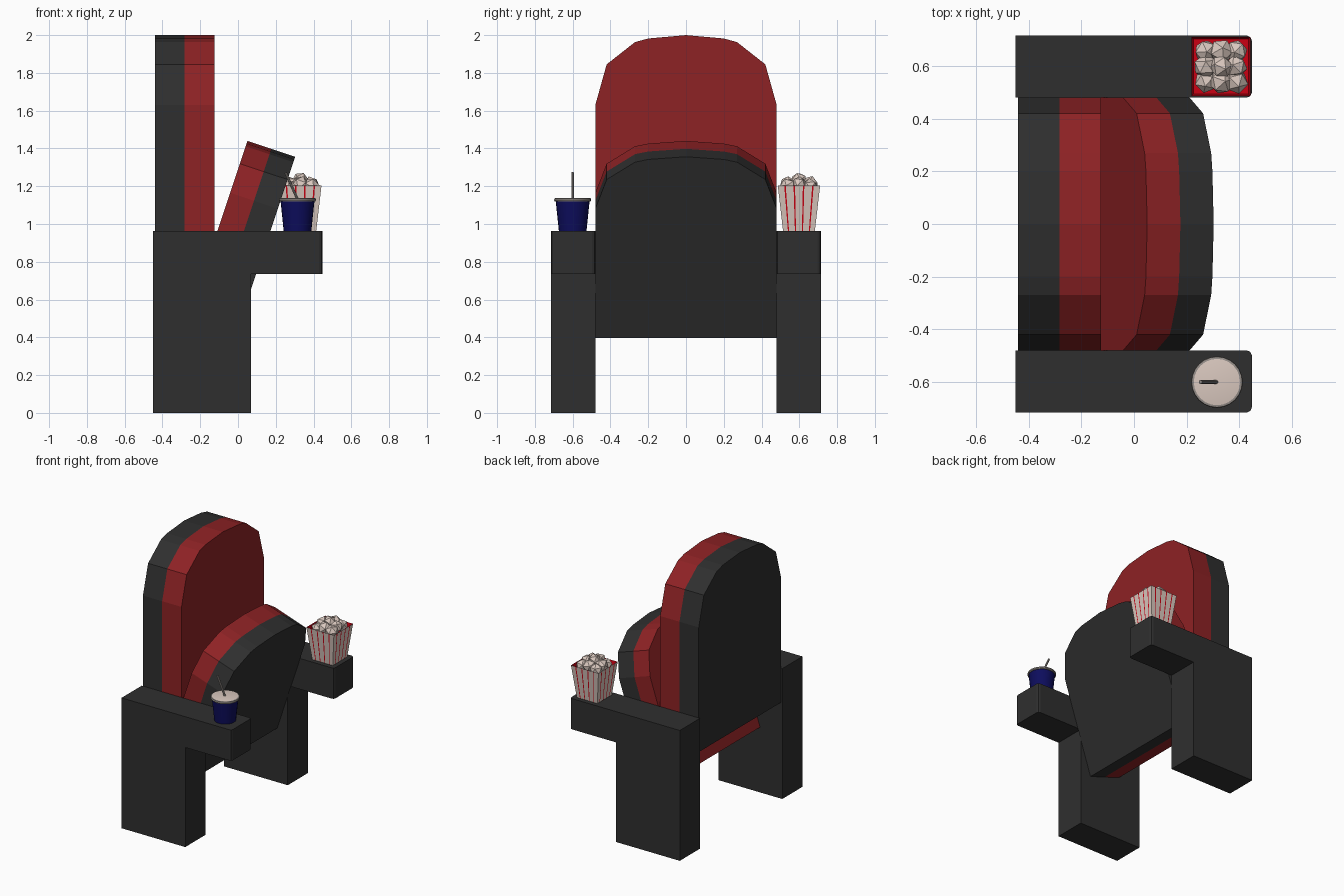
import bpy, bmesh, math, random
from mathutils import Vector, Matrix

if "Cube" in bpy.data.objects:
    bpy.data.objects.remove(bpy.data.objects["Cube"])

random.seed(4)

def material(name, rgb):
    m = bpy.data.materials.new(name)
    m.diffuse_color = (*rgb, 1)
    m.use_nodes = True
    m.node_tree.nodes["Principled BSDF"].inputs["Base Color"].default_value = m.diffuse_color
    return m

DARK = material("charcoal", (0.028, 0.028, 0.028))
RED = material("red upholstery", (0.27, 0.016, 0.018))
BLUE = material("navy cup", (0.004, 0.004, 0.11))
CREAM = material("cream", (0.70, 0.58, 0.52))
GREY = material("warm grey", (0.30, 0.27, 0.25))
BRIGHT = material("bright red", (0.60, 0.0, 0.006))

def make(name, bm, mats):
    bmesh.ops.recalc_face_normals(bm, faces=bm.faces)
    me = bpy.data.meshes.new(name)
    bm.to_mesh(me)
    bm.free()
    for m in mats:
        me.materials.append(m)
    ob = bpy.data.objects.new(name, me)
    bpy.context.collection.objects.link(ob)
    return ob

def layered(name, rings, mats, layer_mats):
    """Skin a stack of equal point rings and cap both ends."""
    bm = bmesh.new()
    vs = [[bm.verts.new(p) for p in r] for r in rings]
    n = len(vs[0])
    for k in range(len(vs) - 1):
        for i in range(n):
            j = (i + 1) % n
            f = bm.faces.new((vs[k][i], vs[k][j], vs[k + 1][j], vs[k + 1][i]))
            f.material_index = layer_mats[k]
    bm.faces.new(vs[0]).material_index = layer_mats[0]
    bm.faces.new(vs[-1]).material_index = layer_mats[-1]
    return make(name, bm, mats)

def arched(top, bottom, drops):
    """Round-topped panel outline in (y, z)."""
    half = list(zip((0.2, 0.27, 0.42, 0.48), drops))
    right = [(y, top - d) for y, d in half] + [(0.48, bottom)]
    left = [(-y, z) for y, z in reversed(right)]
    return left + [(0, top)] + right

# backrest: dark shell with red cushion
out = arched(2.0, 0.71, (0.018, 0.037, 0.155, 0.37))
layered("backrest", [[(x, y, z) for y, z in out] for x in (-0.44, -0.283, -0.125)],
        [DARK, RED], [0, 1])

# folded seat: red cushion inside, dark underside facing forward
out = arched(0.0, -1.01, (0.015, 0.03, 0.127, 0.29))
seat = layered("folded_seat", [[(x, y, z) for y, z in out] for x in (0, 0.133, 0.266)],
               [RED, DARK], [0, 1])
seat.data.transform(Matrix.Translation((0.05, 0, 1.44)) @ Matrix.Rotation(math.radians(18.4), 4, 'Y'))

# armrests with legs, front corners softened
side = [(-0.45, 0), (0.07, 0), (0.07, 0.735), (0.447, 0.735), (0.447, 0.962), (-0.45, 0.962)]
for s, label in ((-1, "right"), (1, "left")):
    arm = layered(label + "_armrest", [[(x, s * y, z) for x, z in side] for y in (0.48, 0.715)], [DARK], [0])
    bm = bmesh.new()
    bm.from_mesh(arm.data)
    front = [e for e in bm.edges if all(v.co.x > 0.44 for v in e.verts)
             and abs(e.verts[0].co.z - e.verts[1].co.z) > 0.1]
    bmesh.ops.bevel(bm, geom=front, offset=0.018, segments=2, profile=0.5, affect='EDGES')
    bm.to_mesh(arm.data)
    bm.free()

# drink cup
CX, CY, Z0 = 0.315, -0.6, 0.962

def ring(r, z, n=24):
    return [(CX + r * math.cos(2 * math.pi * i / n), CY + r * math.sin(2 * math.pi * i / n), z)
            for i in range(n)]

def smooth(ob):
    bpy.ops.object.select_all(action='DESELECT')
    ob.select_set(True)
    bpy.context.view_layer.objects.active = ob
    bpy.ops.object.shade_smooth_by_angle()

smooth(layered("drink_cup", [ring(0.073, Z0), ring(0.09, 1.125)], [BLUE], [0]))
smooth(layered("cup_lid", [ring(0.095, 1.12), ring(0.098, 1.126), ring(0.096, 1.136), ring(0.088, 1.138)],
               [GREY, CREAM], [0, 0, 0, 1]))
bpy.data.objects["cup_lid"].data.polygons[-1].material_index = 1

# leaning straw
a, b = Vector((0.32, CY, 1.12)), Vector((0.252, CY, 1.272))
bm = bmesh.new()
bmesh.ops.create_cone(bm, cap_ends=True, segments=8, radius1=0.007, radius2=0.007, depth=(b - a).length,
                      matrix=Matrix.Translation((a + b) / 2) @ (b - a).to_track_quat('Z', 'Y').to_matrix().to_4x4())
smooth(make("straw", bm, [GREY]))

# popcorn box: flared sides cut into stripes, red inside
PX, PY = 0.33, 0.598
bm = bmesh.new()
cuts = [-1]
for c in (-0.66, -0.22, 0.22, 0.66):
    cuts += [c - 0.035, c + 0.035]
cuts.append(1)
for k in range(4):
    ca, sa = (1, 0, -1, 0)[k], (0, 1, 0, -1)[k]

    def at(t, h, z):
        return bm.verts.new((PX + ca * h - sa * t * h, PY + sa * h + ca * t * h, z))

    for i in range(len(cuts) - 1):
        t0, t1 = cuts[i], cuts[i + 1]
        f = bm.faces.new((at(t0, 0.084, Z0), at(t1, 0.084, Z0), at(t1, 0.112, 1.203), at(t0, 0.112, 1.203)))
        f.material_index = i % 2
    # inner lining
    f = bm.faces.new((at(-1, 0.104, 1.15), at(1, 0.104, 1.15), at(1, 0.112, 1.203), at(-1, 0.112, 1.203)))
    f.material_index = 1
for h, z, m in ((0.084, Z0, 0), (0.104, 1.15, 1)):
    f = bm.faces.new([bm.verts.new((PX + u * h, PY + v * h, z)) for u, v in ((-1, -1), (1, -1), (1, 1), (-1, 1))])
    f.material_index = m
bmesh.ops.remove_doubles(bm, verts=bm.verts, dist=0.0005)
make("popcorn_box", bm, [CREAM, BRIGHT])

# popcorn heap: jittered low-poly lumps
bm = bmesh.new()
for u in (-1, 0, 1):
    for v in (-1, 0, 1):
        z = 1.225 - 0.017 * (abs(u) + abs(v)) + random.uniform(-0.004, 0.006)
        turn = Matrix.Rotation(random.uniform(0, 6), 4, 'Z') @ Matrix.Rotation(random.uniform(0, 6), 4, 'X')
        place = Matrix.Translation((PX + u * 0.057, PY + v * 0.057, z))
        bmesh.ops.create_icosphere(bm, subdivisions=1, radius=random.uniform(0.044, 0.05), matrix=place @ turn)
make("popcorn", bm, [CREAM])
